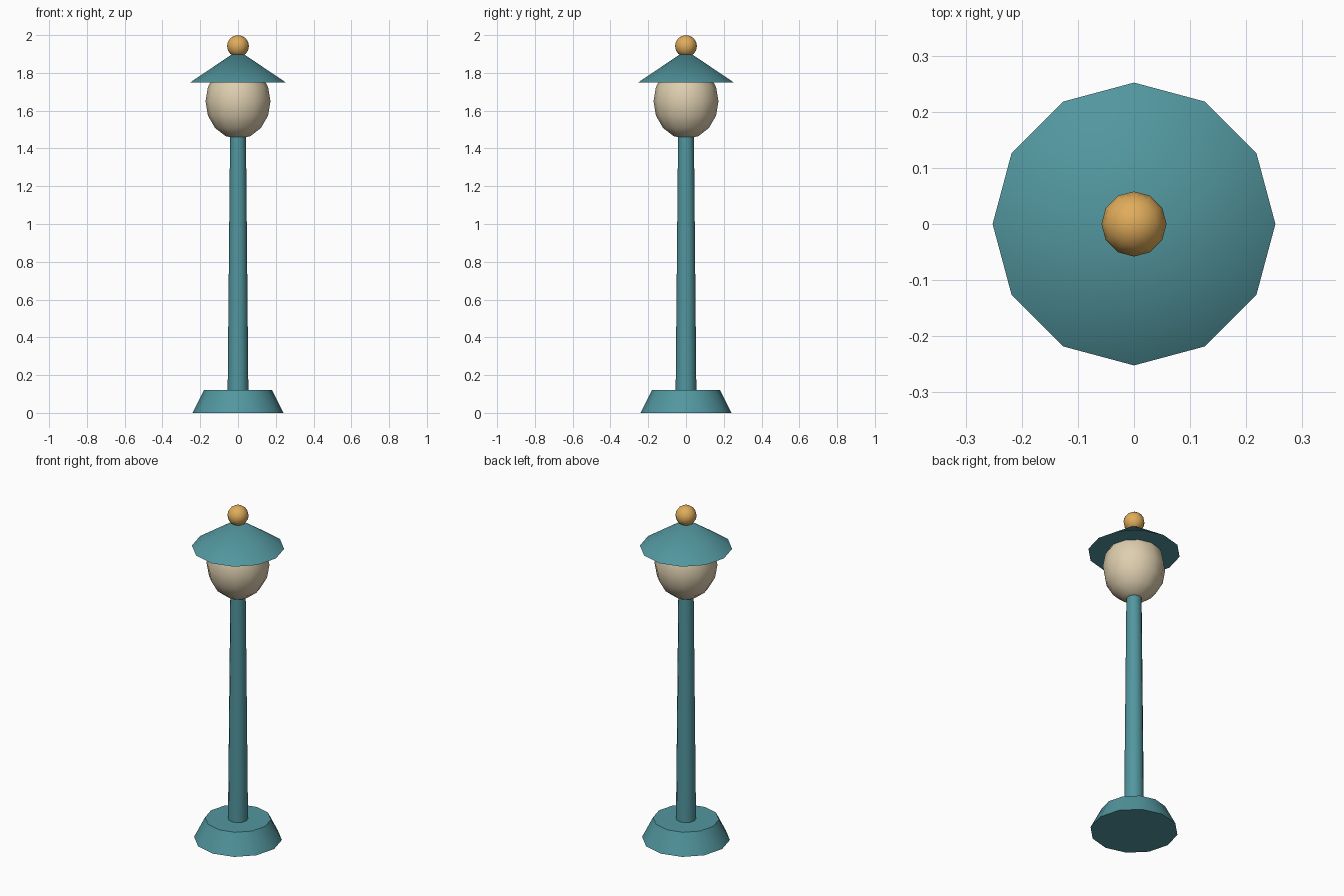
import bpy
import math

cube = bpy.data.objects.get("Cube")
if cube:
    bpy.data.objects.remove(cube, do_unlink=True)

SIDES = 12


def make_material(name, color):
    mat = bpy.data.materials.new(name)
    mat.use_nodes = True
    mat.diffuse_color = (*color, 1)
    mat.node_tree.nodes["Principled BSDF"].inputs["Base Color"].default_value = (*color, 1)
    return mat


def finish(name, mat):
    obj = bpy.context.object
    obj.name = name
    obj.data.materials.append(mat)
    bpy.ops.object.shade_smooth_by_angle(angle=math.radians(40))
    return obj


def tapered(name, mat, bottom, top, r_bottom, r_top):
    bpy.ops.mesh.primitive_cone_add(vertices=SIDES, radius1=r_bottom, radius2=r_top,
                                    depth=top - bottom, location=(0, 0, (bottom + top) / 2))
    return finish(name, mat)


def ball(name, mat, z, radius, half_height):
    bpy.ops.mesh.primitive_uv_sphere_add(segments=SIDES, ring_count=8, radius=1, location=(0, 0, z))
    bpy.context.object.scale = (radius, radius, half_height)
    bpy.ops.object.transform_apply(location=False, rotation=False, scale=True)
    return finish(name, mat)


teal = make_material("teal paint", (0.084, 0.305, 0.342))
cream = make_material("cream glass", (0.73, 0.62, 0.43))
gold = make_material("gold metal", (0.745, 0.413, 0.105))

# Foot and post
tapered("base", teal, 0, 0.12, 0.24, 0.18)
tapered("post", teal, 0.1, 1.47, 0.055, 0.042)

# Lamp head
ball("globe", cream, 1.65, 0.172, 0.2)
tapered("shade", teal, 1.75, 1.92, 0.252, 0)
ball("finial", gold, 1.942, 0.058, 0.058)
